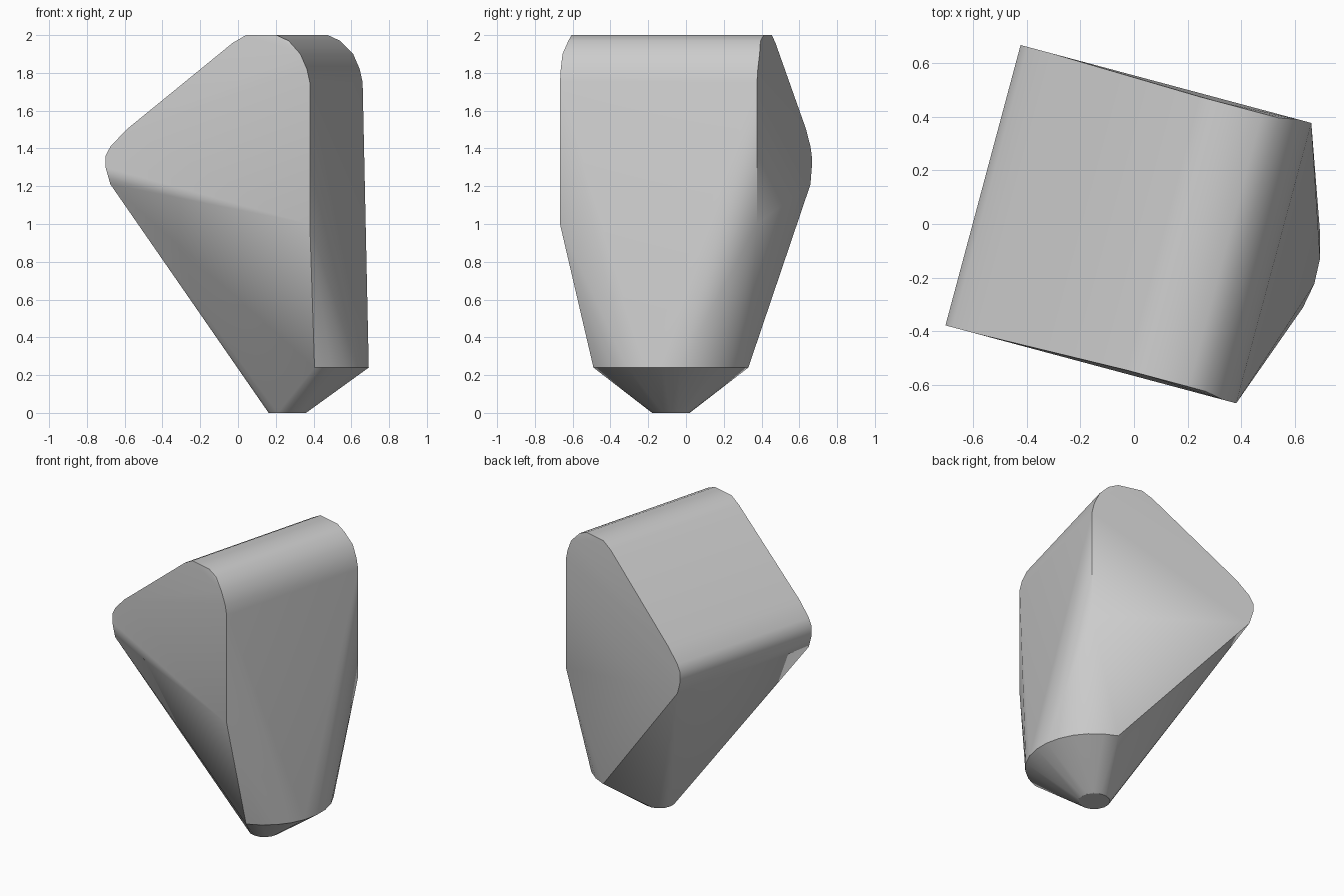
import bpy
import bmesh
from math import radians, sin, cos
from mathutils import Vector, Matrix

cube = bpy.data.objects.get("Cube")
if cube:
    bpy.data.objects.remove(cube, do_unlink=True)

# Plain grey material
grey = bpy.data.materials.new("plain grey")
grey.use_nodes = True
colour = (0.6, 0.6, 0.6, 1)
grey.diffuse_color = colour
grey.node_tree.nodes["Principled BSDF"].inputs["Base Color"].default_value = colour

# Rounded head profile (across, height), turned about z
profile = [(-0.58, 1.30), (-0.58, 1.36), (-0.553, 1.41), (-0.465, 1.50),
           (0.115, 1.96), (0.187, 2.0), (0.353, 2.0), (0.42, 1.97),
           (0.488, 1.90), (0.524, 1.82), (0.54, 1.75), (0.54, 1.0),
           (-0.553, 1.21)]
turn = Matrix.Rotation(radians(-15), 3, 'Z')
points = []
for depth in (-0.546, 0.534):
    for across, z in profile:
        inset = 0.975 if z > 1.93 else 1
        points.append(turn @ Vector((across, depth * inset, z)))


# Round tip: a partial rim above a small flat disc
def arc(radius, z, half_angle, steps):
    for i in range(steps + 1):
        a = radians(half_angle * (2 * i / steps - 1))
        points.append(Vector((0.26 + radius * cos(a), -0.08 + radius * sin(a), z)))


arc(0.435, 0.24, 70.5, 11)
arc(0.10, 0.0, 168, 14)

# Join head and tip into one convex block
bm = bmesh.new()
for p in points:
    bm.verts.new(p)
hull = bmesh.ops.convex_hull(bm, input=bm.verts[:])
unused = {v for v in hull["geom_interior"] + hull["geom_unused"]
          if isinstance(v, bmesh.types.BMVert)}
bmesh.ops.delete(bm, geom=list(unused), context='VERTS')
bmesh.ops.dissolve_limit(bm, angle_limit=radians(0.5),
                         verts=bm.verts[:], edges=bm.edges[:])
bmesh.ops.recalc_face_normals(bm, faces=bm.faces[:])
mesh = bpy.data.meshes.new("tapered_block")
bm.to_mesh(mesh)
bm.free()
mesh.materials.append(grey)
block = bpy.data.objects.new("tapered_block", mesh)
bpy.context.collection.objects.link(block)

# Smooth shading with crisp rims
for o in bpy.context.selected_objects:
    o.select_set(False)
block.select_set(True)
bpy.context.view_layer.objects.active = block
bpy.ops.object.shade_smooth_by_angle(angle=radians(30))
